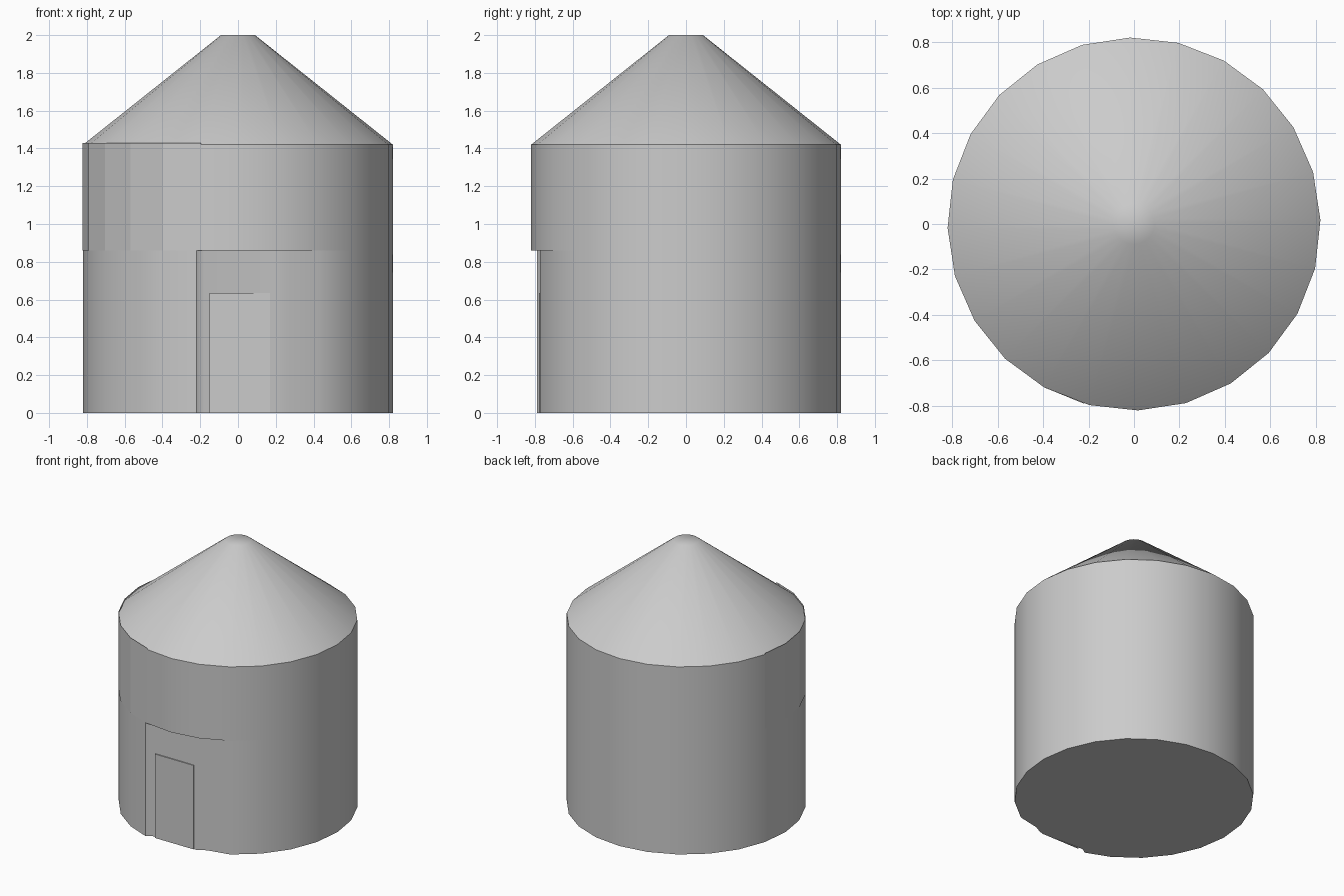
import bpy
import bmesh
from math import sin, cos, radians

if "Cube" in bpy.data.objects:
    bpy.data.objects.remove(bpy.data.objects["Cube"], do_unlink=True)

grey = bpy.data.materials.new("plain_grey")
grey.use_nodes = True
grey.diffuse_color = (0.6, 0.6, 0.6, 1)
grey.node_tree.nodes["Principled BSDF"].inputs["Base Color"].default_value = (0.6, 0.6, 0.6, 1)

SIDES, RADIUS = 24, 0.82
STEP_Z, EAVES_Z, TOP_Z = 0.86, 1.42, 2.0


def ring(radius, first=0, count=SIDES):
    """Points of the slightly turned polygon that all parts share."""
    angles = [radians(1.2 + 360 / SIDES * k) for k in range(first, first + count)]
    return [(radius * cos(a), radius * sin(a)) for a in angles]


def loft(name, sections, closed=True, bottom=False, top=False, smooth=40):
    """Join outlines, each given as (points, z), into one surface."""
    bm = bmesh.new()
    rows = [[bm.verts.new((x, y, z)) for x, y in pts] for pts, z in sections]
    for low, high in zip(rows, rows[1:]):
        n = len(low)
        for i in range(n if closed else n - 1):
            j = (i + 1) % n
            bm.faces.new((low[i], low[j], high[j], high[i]))
    if bottom:
        bm.faces.new(rows[0][::-1])
    if top:
        bm.faces.new(rows[-1])
    mesh = bpy.data.meshes.new(name)
    bm.to_mesh(mesh)
    bm.free()
    mesh.materials.append(grey)
    obj = bpy.data.objects.new(name, mesh)
    bpy.context.collection.objects.link(obj)
    if smooth:
        bpy.ops.object.select_all(action="DESELECT")
        obj.select_set(True)
        bpy.context.view_layer.objects.active = obj
        bpy.ops.object.shade_smooth_by_angle(angle=radians(smooth))
    return obj


# Lower wall, with the shallow doorway cut into its front
circle = ring(RADIUS)
doorway = [(-0.22, -0.79), (-0.18, -0.762), (0.19, -0.772), (0.26, -0.735)]
right_post = 16
left_post = 20
lower = circle[:right_post + 1] + doorway + circle[left_post:]
loft("lower_wall", [(lower, 0), (lower, STEP_Z)], bottom=True)

# Upper wall overhanging the doorway
loft("upper_wall", [(circle, STEP_Z), (circle, EAVES_Z)], bottom=True)

# Flat-sided cladding on the front right of the upper wall
cladding = ring(RADIUS + 0.003, 11, 7)
loft("wall_cladding", [(cladding, STEP_Z), (cladding, EAVES_Z + 0.01)],
     closed=False, smooth=0)

# Conical roof with a small flat top
loft("roof", [(circle, EAVES_Z), (ring(0.09), TOP_Z)], top=True)

# Door plate
door = [(-0.15, -0.777), (0.17, -0.777), (0.17, -0.769), (-0.15, -0.769)]
loft("door", [(door, 0), (door, 0.635)], bottom=True, top=True)
